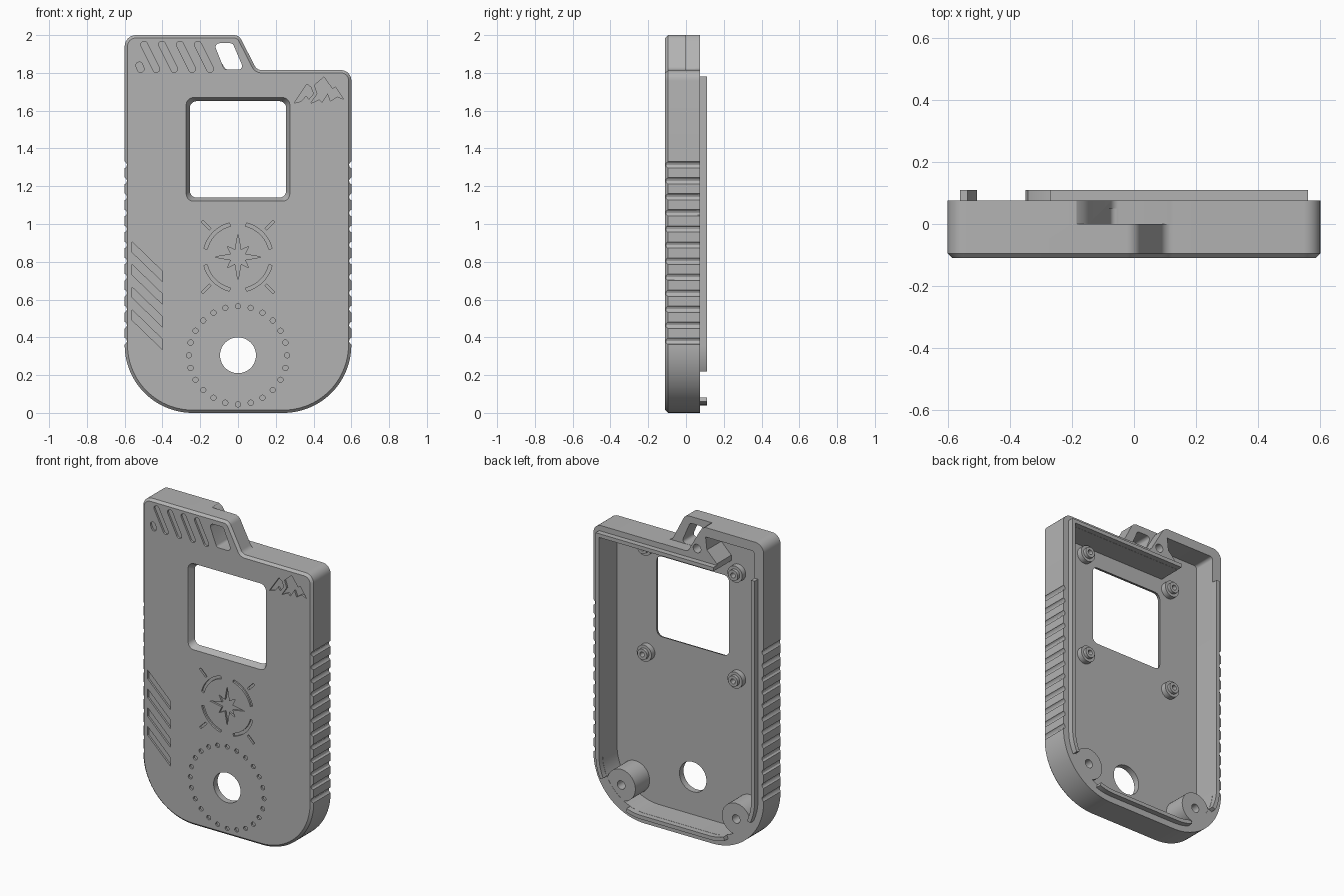
import bpy, bmesh, math
from mathutils import Vector

cube = bpy.data.objects.get("Cube")
if cube:
    bpy.data.objects.remove(cube, do_unlink=True)

grey = bpy.data.materials.new("light grey plastic")
grey.use_nodes = True
GREY = (0.45, 0.45, 0.45, 1)
grey.diffuse_color = GREY
grey.node_tree.nodes["Principled BSDF"].inputs["Base Color"].default_value = GREY

FRONT, BACK, FLOOR, RIM = -0.11, 0.075, -0.07, 0.11


# ---- profile helpers, all in the x-z plane ----
def rounded(corners):
    """Polygon whose corners (x, z, radius) are filleted."""
    out = []
    for i, (x, z, r) in enumerate(corners):
        p = Vector((x, z))
        a = (Vector(corners[i - 1][:2]) - p).normalized()
        b = (Vector(corners[(i + 1) % len(corners)][:2]) - p).normalized()
        if r == 0:
            out.append(p)
            continue
        half = a.angle(b) / 2
        centre = p + (a + b).normalized() * (r / math.sin(half))
        reach = r / math.tan(half)
        start, end = p + a * reach - centre, p + b * reach - centre
        n = 5 + int(r * 50)
        sweep = start.angle_signed(end)
        for k in range(n + 1):
            t = -sweep * k / n
            c, s = math.cos(t), math.sin(t)
            out.append(centre + Vector((c * start.x - s * start.y, s * start.x + c * start.y)))
    return out


def arc(cx, cz, r, a0, a1, n=16):
    angles = [math.radians(a0 + (a1 - a0) * k / n) for k in range(n + 1)]
    return [Vector((cx + r * math.cos(a), cz + r * math.sin(a))) for a in angles]


def circle(cx, cz, r, n=32):
    return arc(cx, cz, r, 0, 360, n)[:-1]


def strip(path, width):
    """Band of constant width along an open path."""
    path = [Vector(p) for p in path]
    left, right = [], []
    for i, p in enumerate(path):
        d0 = (p - path[i - 1]).normalized() if i else (path[1] - p).normalized()
        d1 = (path[i + 1] - p).normalized() if i < len(path) - 1 else d0
        d = (d0 + d1).normalized()
        off = Vector((-d.y, d.x)) * (width / 2 / max(0.4, d.dot(d0)))
        left.append(p + off)
        right.append(p - off)
    return left + right[::-1]


def prism(bm, pts, y0, y1, taper=1.0):
    """Extrude a profile along y, optionally scaling its far end."""
    pts = [Vector(p) for p in pts]
    mid = sum(pts, Vector((0, 0))) / len(pts)
    near = [bm.verts.new((p.x, y0, p.y)) for p in pts]
    far = []
    for p in pts:
        q = mid + (p - mid) * taper
        far.append(bm.verts.new((q.x, y1, q.y)))
    faces = [bm.faces.new(near), bm.faces.new(far[::-1])]
    for i in range(len(pts)):
        j = (i + 1) % len(pts)
        faces.append(bm.faces.new((near[i], far[i], far[j], near[j])))
    bmesh.ops.recalc_face_normals(bm, faces=faces)


def make(name, bm):
    mesh = bpy.data.meshes.new(name)
    bm.to_mesh(mesh)
    bm.free()
    mesh.materials.append(grey)
    ob = bpy.data.objects.new(name, mesh)
    bpy.context.scene.collection.objects.link(ob)
    return ob


def combine(target, operation, prisms):
    """Boolean a group of separate prisms with the target."""
    bm = bmesh.new()
    for args in prisms:
        prism(bm, *args)
    tool = make("tool", bm)
    tool.hide_render = True
    mod = target.modifiers.new("shape", 'BOOLEAN')
    mod.operation, mod.solver, mod.object = operation, 'EXACT', tool
    bpy.context.view_layer.objects.active = target
    bpy.ops.object.modifier_apply(modifier=mod.name)
    bpy.data.objects.remove(tool, do_unlink=True)


# ---- body with chamfered front edge ----
bm = bmesh.new()
prism(bm, rounded([(-0.6, 0, 0.36), (0.6, 0, 0.36), (0.6, 1.815, 0.055), (0.1, 1.815, 0.04),
                   (0.005, 2, 0.045), (-0.6, 2, 0.06)]), FRONT, BACK)
edge = [e for e in bm.edges if all(v.co.y < FRONT + 0.001 for v in e.verts)]
bmesh.ops.bevel(bm, geom=edge, offset=0.015, segments=1, affect='EDGES')
body = make("case_shell", bm)

# hollow inside, leaving the solid strap block
combine(body, 'DIFFERENCE', [(rounded([
    (-0.535, 0.065, 0.295), (0.535, 0.065, 0.295), (0.535, 1.755, 0.02), (-0.27, 1.755, 0),
    (-0.27, 1.79, 0), (-0.2, 1.86, 0), (-0.19, 1.94, 0), (-0.535, 1.94, 0.02)]), FLOOR, 0.3)])
# rear half of the raised corner steps down earlier
combine(body, 'DIFFERENCE', [(rounded([
    (-0.19, 2.1, 0), (-0.185, 2, 0), (-0.163, 1.985, 0), (-0.147, 1.96, 0),
    (-0.065, 1.816, 0.03), (0.13, 1.816, 0), (0.13, 2.1, 0)]), 0, 0.3)])
# strap hole
combine(body, 'DIFFERENCE', [(rounded([
    (-0.128, 1.957, 0.02), (-0.028, 1.957, 0.02), (0.032, 1.817, 0.02), (-0.072, 1.817, 0.02)]), -0.3, 0.05)])
# screen window with sloping frame, and button hole
frame = rounded([(-0.275, 1.12, 0.04), (0.275, 1.12, 0.04), (0.275, 1.67, 0.04), (-0.275, 1.67, 0.04)])
combine(body, 'DIFFERENCE', [(frame, FRONT - 0.001, FLOOR + 0.005, 0.92),
                             (circle(0, 0.305, 0.095, 48), -0.3, 0)])

# ---- shallow engraving on the front ----
shapes = []
for i in range(4):
    x = -0.505 + i * 0.095
    dx = 0.08
    shapes.append(rounded([(p.x, p.y, 0.016) for p in strip([(x, 1.965), (x + dx, 1.805)], 0.036)]))
shapes.append(rounded([(p.x, p.y, 0.016) for p in strip([(-0.53, 1.855), (-0.508, 1.805)], 0.036)]))
for i in range(4):
    z = 0.905 - i * 0.12
    shapes.append([(-0.56, z), (-0.40, z - 0.155), (-0.40, z - 0.21), (-0.56, z - 0.055)])
shapes += [circle(p.x, p.y, 0.014, 12) for p in circle(0, 0.305, 0.26, 24)]
# compass ring, ticks and eight pointed star
CZ = 0.825
star = []
for k in range(16):
    r = 0.04 if k % 2 else (0.125 if k % 4 == 0 else 0.08)
    a = k * math.pi / 8
    star.append((r * math.cos(a), CZ + r * math.sin(a)))
shapes.append(star)
for q in range(4):
    shapes.append(strip(arc(0, CZ, 0.177, q * 90 + 14, q * 90 + 76), 0.018))
    a = math.radians(45 + 90 * q)
    shapes.append(strip([(r * math.cos(a), CZ + r * math.sin(a)) for r in (0.208, 0.268)], 0.014))
# mountain ridge: left and right peaks
shapes.append([(0.297, 1.64), (0.365, 1.74), (0.385, 1.725), (0.40, 1.69), (0.375, 1.66),
               (0.36, 1.68), (0.335, 1.65)])
shapes.append([(0.385, 1.638), (0.42, 1.69), (0.405, 1.735), (0.455, 1.778), (0.50, 1.715), (0.515, 1.725),
               (0.56, 1.66), (0.525, 1.675), (0.49, 1.65), (0.475, 1.69), (0.445, 1.645), (0.43, 1.66)])
combine(body, 'DIFFERENCE', [(s, -0.2, FRONT + 0.012) for s in shapes])

# ---- grip grooves on both sides ----
combine(body, 'DIFFERENCE', [(circle(side * 0.607, 0.38 + i * 0.0848, 0.019, 12), -0.3, 0.3)
                             for side in (-1, 1) for i in range(12)])

# ---- case screw bosses and board posts ----
bosses = [(s * 0.405, 0.2) for s in (-1, 1)]
posts = [(s * 0.32, z) for s in (-1, 1) for z in (1.02, 1.695)]
combine(body, 'UNION', [(circle(x, z, 0.1, 40), FLOOR - 0.01, BACK - 0.001) for x, z in bosses])
combine(body, 'UNION', [(circle(x, z, 0.052), FLOOR - 0.01, -0.035) for x, z in posts])
combine(body, 'UNION', [(circle(x, z, 0.034), -0.05, -0.015) for x, z in posts])
combine(body, 'DIFFERENCE',
        [(circle(x, z, 0.027, 24), -0.03, 0.2) for x, z in bosses + [(-0.13, 1.85)]]
        + [(circle(x, z, 0.016, 20), -0.06, 0.2) for x, z in posts])

# ---- locating lip on the rear rim, in three runs ----
bm = bmesh.new()
R = 0.308
side_right = arc(0.24, 0.36, R, 0, -26)
side_left = [Vector((-p.x, p.y)) for p in side_right]
bottom = arc(-0.24, 0.36, R, 250, 270, 8) + arc(0.24, 0.36, R, 270, 290, 8)
for path in ([(-0.27, 1.768), (0.548, 1.768)] + side_right,
             [(-0.548, 1.77)] + side_left, bottom):
    prism(bm, strip(path, 0.024), BACK - 0.005, RIM)
lip = make("rear_lip", bm)

# ---- smooth curves, crisp edges ----
for ob in (body, lip):
    bpy.ops.object.select_all(action='DESELECT')
    ob.select_set(True)
    bpy.context.view_layer.objects.active = ob
    bpy.ops.object.shade_smooth_by_angle(angle=math.radians(30))
